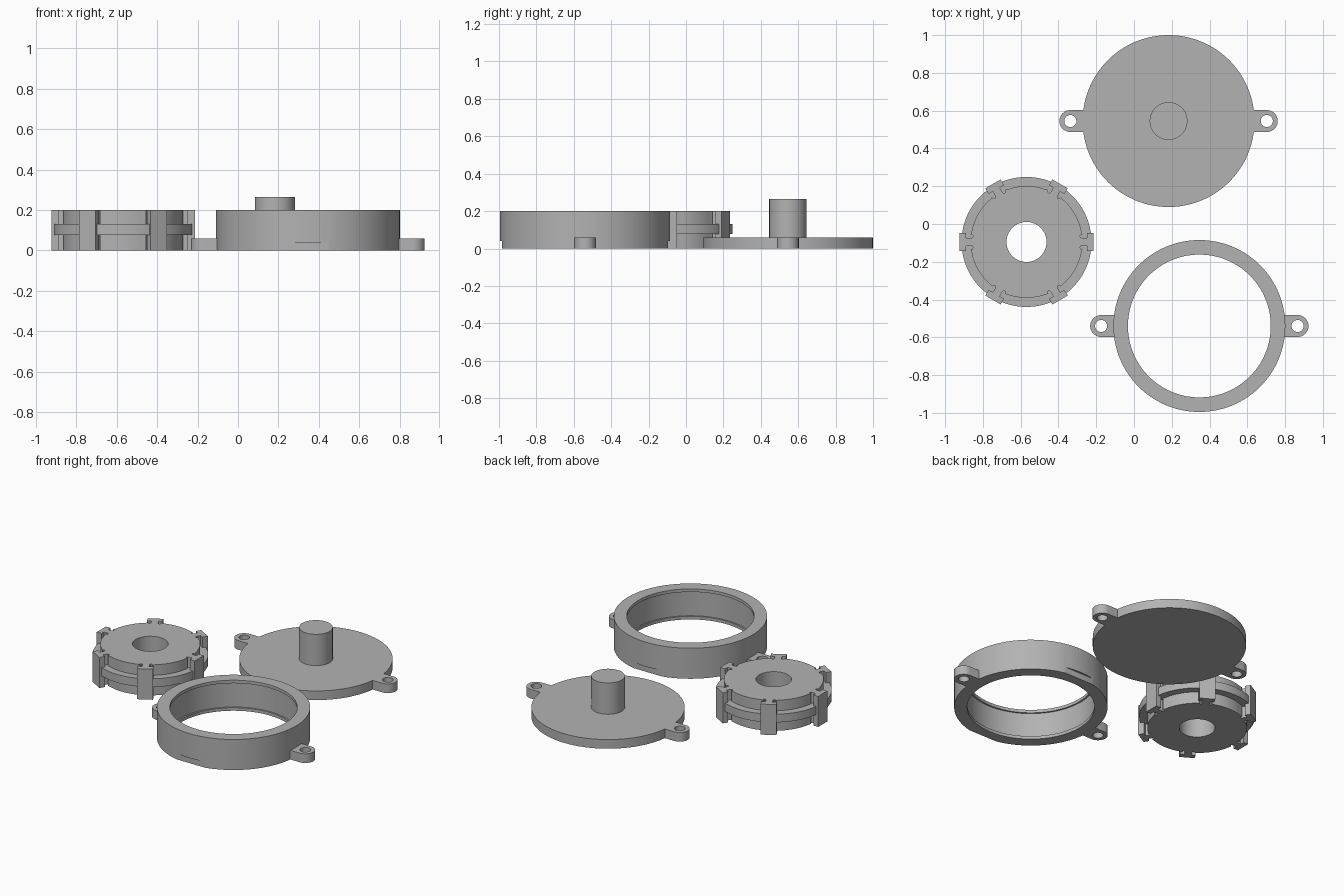
import bpy, bmesh, math
from mathutils import Vector

if "Cube" in bpy.data.objects:
    bpy.data.objects.remove(bpy.data.objects["Cube"])

grey = bpy.data.materials.new("plain grey")
grey.diffuse_color = (0.45, 0.45, 0.45, 1)
grey.use_nodes = True
grey.node_tree.nodes["Principled BSDF"].inputs["Base Color"].default_value = grey.diffuse_color


def arc(cx, cy, r, a0, a1, n):
    """Points on an arc, angles in degrees, both ends included."""
    return [(cx + r * math.cos(math.radians(a0 + (a1 - a0) * i / n)),
             cy + r * math.sin(math.radians(a0 + (a1 - a0) * i / n))) for i in range(n + 1)]


def circle(cx, cy, r, n=96):
    return arc(cx, cy, r, 0, 360, n)[:-1]


def finish(name, bm, loc):
    bmesh.ops.recalc_face_normals(bm, faces=bm.faces[:])
    me = bpy.data.meshes.new(name)
    bm.to_mesh(me)
    bm.free()
    me.materials.append(grey)
    ob = bpy.data.objects.new(name, me)
    ob.location = (loc[0], loc[1], 0)
    bpy.context.collection.objects.link(ob)
    return ob


def plate(name, loops, z0, z1, loc):
    """Extruded flat outline; loops after the first are holes."""
    bm = bmesh.new()
    edges = []
    for pts in loops:
        vs = [bm.verts.new((x, y, z0)) for x, y in pts]
        edges += [bm.edges.new((vs[i - 1], vs[i])) for i in range(len(vs))]
    bmesh.ops.triangle_fill(bm, edges=edges, use_beauty=True, normal=(0, 0, 1))
    ext = bmesh.ops.extrude_face_region(bm, geom=bm.faces[:])
    top = [g for g in ext["geom"] if isinstance(g, bmesh.types.BMVert)]
    bmesh.ops.translate(bm, verts=top, vec=(0, 0, z1 - z0))
    return finish(name, bm, loc)


def lathe(name, profile, loc, n=128):
    """Closed (radius, z) profile revolved about the z axis."""
    bm = bmesh.new()
    rings = [[bm.verts.new((r * math.cos(t), r * math.sin(t), z)) for r, z in profile]
             for t in (2 * math.pi * i / n for i in range(n))]
    m = len(profile)
    for i in range(n):
        a, b = rings[i - 1], rings[i]
        for j in range(m):
            bm.faces.new((a[j - 1], b[j - 1], b[j], a[j]))
    return finish(name, bm, loc)


def smooth(ob):
    bpy.ops.object.select_all(action='DESELECT')
    ob.select_set(True)
    bpy.context.view_layer.objects.active = ob
    bpy.ops.object.shade_smooth_by_angle(angle=math.radians(25))


R, TAB_X, TAB_R, HOLE_R, TAB_H = 0.455, 0.52, 0.058, 0.032, 0.06
COVER, RING, ROTOR = (0.183, 0.545), (0.346, -0.54), (-0.569, -0.095)

# Cover disc with two screw ears
a = math.degrees(math.asin(TAB_R / R))
outline = (arc(0, 0, R, a, 180 - a, 64) + arc(-TAB_X, 0, TAB_R, 90, 270, 20)
           + arc(0, 0, R, 180 + a, 360 - a, 64) + arc(TAB_X, 0, TAB_R, -90, 90, 20))
smooth(plate("cover_disc", [outline] + [circle(s * TAB_X, 0, HOLE_R, 32) for s in (-1, 1)],
             0, TAB_H, COVER))
smooth(plate("cover_post", [circle(0, 0, 0.1, 64)], 0.05, 0.265, COVER))

# Housing ring with a shallow inner recess between two lips
ring = lathe("housing_ring", [(R, 0), (R, 0.2), (0.378, 0.2), (0.378, 0.18),
                              (0.388, 0.18), (0.388, 0.02), (0.378, 0.02), (0.378, 0)], RING)
# Flat pry notches at the front and back of the ring
for s in (-1, 1):
    y0, y1 = sorted((s * 0.443, s * 0.5))
    cutter = plate("notch_cutter", [[(-0.105, y0), (0.105, y0), (0.105, y1), (-0.105, y1)]],
                   -0.05, 0.04, RING)
    cutter.hide_render = True
    mod = ring.modifiers.new("notch", 'BOOLEAN')
    mod.operation, mod.solver, mod.object = 'DIFFERENCE', 'EXACT', cutter
    bpy.context.view_layer.objects.active = ring
    bpy.ops.object.modifier_apply(modifier=mod.name)
    bpy.data.objects.remove(cutter)
smooth(ring)

# Screw ears of the ring
for s, side in ((-1, "left"), (1, "right")):
    ear = arc(TAB_X, 0, TAB_R, -90, 90, 20) + [(0.45, TAB_R), (0.45, -TAB_R)]
    smooth(plate("ring_ear_" + side, [[(s * x, y) for x, y in ear],
                                      circle(s * TAB_X, 0, HOLE_R, 32)], 0, TAB_H, RING))

# Rotor core: six T-shaped vanes with relief notches beside each neck
half = [(0.296, 0.039), (0.286, 0.037), (0.283, 0.030), (0.286, 0.023), (0.296, 0.021),
        (0.320, 0.021), (0.320, 0.047), (0.355, 0.047)]
vane = [(x, -y) for x, y in half] + half[::-1]
edge = math.degrees(math.asin(0.039 / 0.296))
core = []
for k in range(6):
    t = math.radians(60 * k)
    c, s = math.cos(t), math.sin(t)
    core += [(x * c - y * s, x * s + y * c) for x, y in vane]
    core += arc(0, 0, 0.296, 60 * k + edge, 60 * k + 60 - edge, 16)[1:-1]
smooth(plate("rotor_core", [core, circle(0, 0, 0.106, 64)], 0, 0.2, ROTOR))

# Raised band around the middle of the rotor
smooth(lathe("rotor_band", [(0.344, 0.077), (0.344, 0.131), (0.28, 0.131), (0.28, 0.077)],
             ROTOR))
